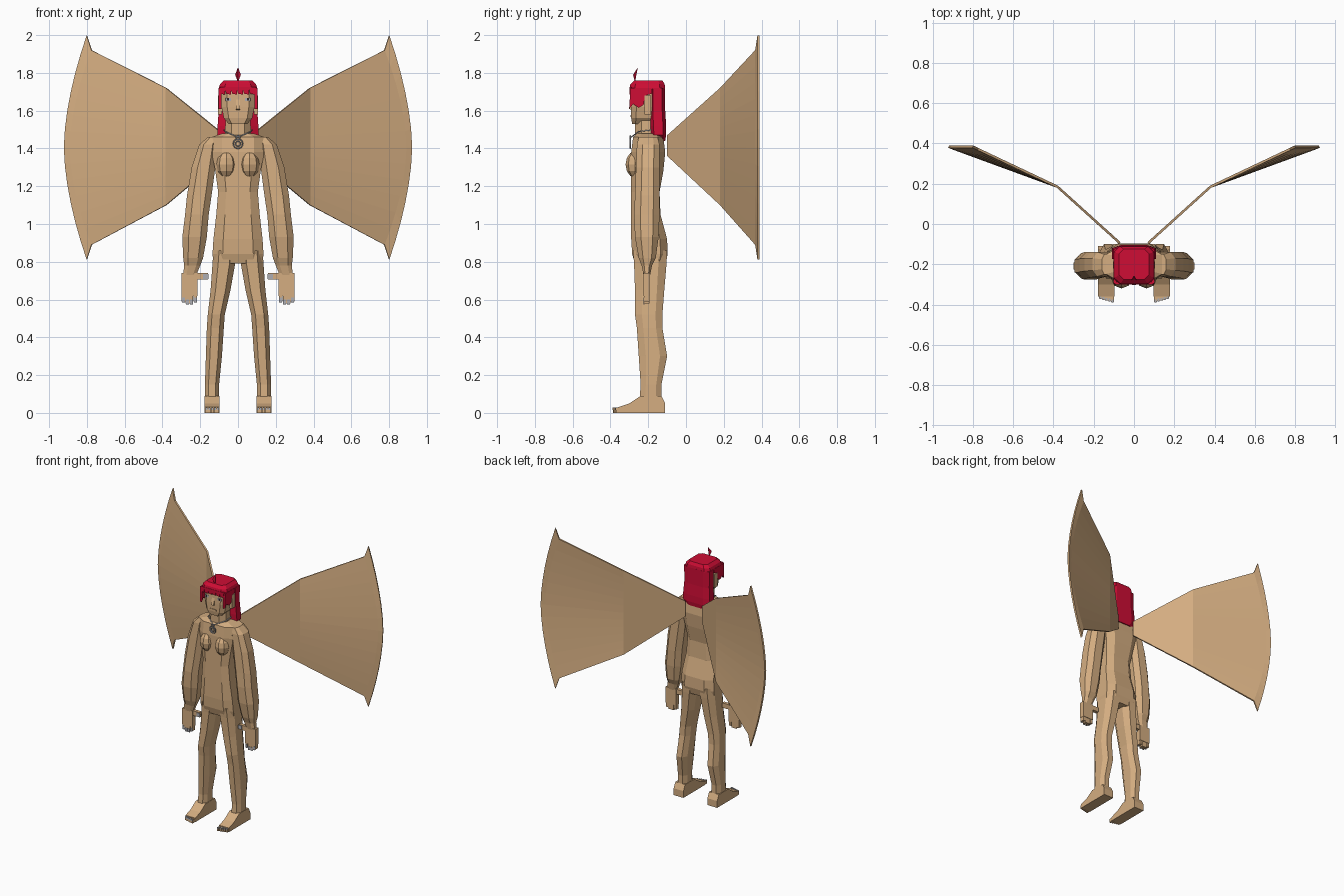
import bpy, bmesh, math

default = bpy.data.objects.get("Cube")
if default:
    bpy.data.objects.remove(default, do_unlink=True)

CM = 0.01  # all part sizes below are in hundredths of a unit


def material(name, r, g, b):
    mat = bpy.data.materials.new(name)
    mat.use_nodes = True
    color = (r, g, b, 1)
    mat.diffuse_color = color
    shader = mat.node_tree.nodes["Principled BSDF"]
    shader.inputs["Base Color"].default_value = color
    shader.inputs["Roughness"].default_value = 0.8
    return mat


skin = material("warm skin", .66, .42, .22)
red = material("red hair", .62, .004, .035)
grey = material("pale grey", .42, .42, .45)
dark = material("dark eye", .03, .02, .02)


def finish(name, bm, mat, mirror=False):
    """Turn a bmesh into an object, optionally mirrored across x."""
    bmesh.ops.recalc_face_normals(bm, faces=bm.faces)
    mesh = bpy.data.meshes.new(name)
    bm.to_mesh(mesh)
    bm.free()
    mesh.materials.append(mat)
    obj = bpy.data.objects.new(name, mesh)
    bpy.context.collection.objects.link(obj)
    if mirror:
        mod = obj.modifiers.new("Mirror", 'MIRROR')
        mod.use_mirror_merge = False
    return obj


def ring(bm, z, x_min, x_max, y_min, y_max, chamfer):
    """Eight-sided chamfered rectangle at height z."""
    cx, cy = (x_min + x_max) / 2, (y_min + y_max) / 2
    rx, ry = (x_max - x_min) / 2, (y_max - y_min) / 2
    k = 1 - chamfer
    corners = [(1, -k), (1, k), (k, 1), (-k, 1), (-1, k), (-1, -k), (-k, -1), (k, -1)]
    return [bm.verts.new(((cx + rx * u) * CM, (cy + ry * v) * CM, z * CM)) for u, v in corners]


def skin_rings(bm, rings):
    for low, high in zip(rings, rings[1:]):
        n = len(low)
        for i in range(n):
            j = (i + 1) % n
            bm.faces.new((low[i], low[j], high[j], high[i]))
    bm.faces.new(rings[0])
    bm.faces.new(rings[-1])


def loft(name, sections, mat, mirror=False, chamfer=.5):
    """Sections are (z, x_min, x_max, y_min, y_max)."""
    bm = bmesh.new()
    skin_rings(bm, [ring(bm, *section, chamfer) for section in sections])
    return finish(name, bm, mat, mirror)


def body(name, sections, mat, chamfer=.5):
    """Symmetric loft; sections are (z, half_width, y_min, y_max)."""
    return loft(name, [(z, -w, w, a, b) for z, w, a, b in sections], mat, False, chamfer)


def prism(name, profile, start, end, mat, mirror=False, along_y=False):
    """Extrude a side profile (y, z) along x, or a front profile (x, z) along y."""
    bm = bmesh.new()
    def place(d, p):
        co = (p[0], d, p[1]) if along_y else (d, p[0], p[1])
        return bm.verts.new([c * CM for c in co])
    skin_rings(bm, [[place(d, p) for p in profile] for d in (start, end)])
    return finish(name, bm, mat, mirror)


def boxes(name, bounds, mat, mirror=True):
    """Several boxes in one mesh; each is x_min, x_max, y_min, y_max, z_min, z_max."""
    bm = bmesh.new()
    for x0, x1, y0, y1, z0, z1 in bounds:
        rings = [[bm.verts.new((x * CM, y * CM, z * CM))
                  for x, y in ((x0, y0), (x1, y0), (x1, y1), (x0, y1))] for z in (z0, z1)]
        skin_rings(bm, rings)
    return finish(name, bm, mat, mirror)


# Torso, neck and head
body("torso", [(79, 13, -27, -11), (84, 13.5, -28.5, -9.7), (92, 13, -29, -10),
               (105, 11.5, -29, -13.5), (117, 10.5, -29, -14), (128, 12, -29, -12),
               (138, 14, -29, -11), (146, 14, -28, -12), (148, 8, -26, -13)], skin, .4)
body("neck", [(147, 7, -27, -13), (157, 6.5, -27, -14)], skin)
body("head", [(153, 5, -28.5, -18), (156, 7.5, -29, -15), (162, 8.8, -29, -13),
              (173, 8.8, -28.5, -13)], skin, .35)

# Chest forms
bm = bmesh.new()
bmesh.ops.create_uvsphere(bm, u_segments=8, v_segments=6, radius=1)
for v in bm.verts:
    v.co = (v.co.x * .052 + .062, v.co.y * .05 - .27, v.co.z * .07 + .315 + 1)
finish("chest_form", bm, skin, True)

# Limbs
loft("leg", [(1, 10, 17.5, -25, -11), (8, 10, 17.5, -24.5, -13), (15, 10, 17.5, -24, -13),
             (30, 8.5, 17, -25, -10), (45, 7.5, 16.5, -26, -12.5), (52, 7, 16, -27, -12.5),
             (65, 4, 14.5, -27, -11.5), (79, 1.5, 13.5, -27.5, -10.3),
             (86, 1, 13, -28, -10)], skin, True)
loft("arm", [(73, 22, 29, -22.5, -19), (78, 20, 28.5, -23.5, -18), (82, 18.5, 29, -25, -16),
             (93, 16.5, 29.5, -27, -14.5), (105, 15.5, 28, -27.5, -14),
             (115, 14, 27, -27, -14), (130, 12, 24.5, -26.5, -14),
             (142, 11, 20.5, -26, -14), (146, 11, 16, -25, -15)], skin, True)

# Feet with separate toes and nails
prism("foot", [(-11, 0), (-11, 5), (-13, 9), (-24, 9), (-30, 5), (-36, 3), (-36, 0)],
      9.8, 17.8, skin, True)
toes, toe_nails = [], []
for i in range(5):
    x = 10 + i * 1.5
    tip = -38.7 + i * .4
    toes.append((x, x + 1.3, tip, -35, 0, 2.5))
    toe_nails.append((x + .2, x + 1.1, tip - .2, tip + 1.2, 1.6, 2.8))
boxes("toes", toes, skin)
boxes("toe_nails", toe_nails, grey)

# Hands with fingers, thumb and nails
boxes("palm", [(21.5, 30, -22.5, -19, 62, 74), (16, 22, -22, -19.5, 70.5, 74)], skin)
fingers, finger_nails = [], []
for i in range(4):
    x = 21.6 + i * 2.1
    tip = 58 if i in (1, 2) else 59
    fingers.append((x, x + 1.9, -22.2, -19.3, tip, 63))
    finger_nails.append((x + .2, x + 1.7, -22.5, -22, tip - .5, tip + 2))
boxes("fingers", fingers, skin)
finger_nails.append((15.7, 18.5, -22.3, -21.8, 71, 73.5))
boxes("nails", finger_nails, grey)

# Hair: crown, back, side sheets and fringe
body("hair_crown", [(171.5, 10.3, -30, -11), (174, 9.5, -29.5, -11.3), (176, 7.5, -27.5, -12.5)],
     red, .3)
body("hair_back", [(144, 8, -17, -11), (147, 11, -18.5, -10.5), (152, 10.8, -19, -10.5),
                   (160, 10.2, -19, -11), (172, 10.3, -19, -11)], red, .4)
prism("hair_side", [(-29.5, 172), (-30, 161), (-28, 163.5), (-25, 161.5), (-22.5, 163),
                    (-21.5, 168), (-18, 169), (-18, 172)], 8.7, 10.3, red, True)
fringe = [(9.5, 172.5), (-9.5, 172.5)]
for i in range(6):
    x = -9.5 + i * 19 / 6
    fringe += [(x, 169), (x + 2.6, 168.5), (x + 2.8, 171)]
prism("hair_fringe", fringe, -30, -28.8, red, along_y=True)
bm = bmesh.new()
tuft = [bm.verts.new([c * CM for c in p])
        for p in ((0, -27, 175), (1.5, -28, 179), (0, -25.5, 183), (-1.5, -28, 179))]
bm.faces.new((tuft[0], tuft[1], tuft[2]))
bm.faces.new((tuft[0], tuft[2], tuft[3]))
finish("hair_tuft", bm, red)

# Face details
prism("nose", [(-28.8, 166), (-30.3, 161), (-28.8, 160.3)], -1.1, 1.1, skin)
boxes("lips", [(-2.6, 2.6, -29.4, -28.5, 156.6, 157.8)], skin, False)
boxes("ear", [(8.5, 10.5, -22, -18.5, 158, 168)], skin)
boxes("eye_white", [(3.8, 6.6, -29.2, -28.6, 165.2, 166.8)], grey)
boxes("pupil", [(4.8, 5.7, -29.4, -28.6, 165.3, 166.7)], dark)

# Necklace: a cord with a ringed pendant
for i, (radius, height) in enumerate(((.024, 1.425), (.012, 1.425), (.009, 1.458))):
    bpy.ops.mesh.primitive_torus_add(major_segments=16, minor_segments=5, major_radius=radius,
                                     minor_radius=.004, location=(0, -.295, height),
                                     rotation=(math.pi / 2, 0, 0))
    pendant = bpy.context.object
    pendant.name = "pendant_ring_" + "abc"[i]
    pendant.data.materials.append(grey)
curve = bpy.data.curves.new("necklace_cord", 'CURVE')
curve.dimensions = '3D'
curve.bevel_depth = .003
curve.bevel_resolution = 1
curve.materials.append(grey)
cord = curve.splines.new('POLY')
cord_path = [(-7.5, -16, 150), (-7, -25, 149), (0, -29, 146), (7, -25, 149), (7.5, -16, 150)]
cord.points.add(len(cord_path) - 1)
for point, p in zip(cord.points, cord_path):
    point.co = [c * CM for c in p] + [1]
bpy.context.collection.objects.link(bpy.data.objects.new("necklace_cord", curve))

# Wings: a folded fan with a curved outer rim and pointed tips
bm = bmesh.new()
rows = []
for i in range(-6, 7):
    t = i / 6
    bend = abs(t) ** 1.7
    row = [(7, -9.5, 141.5 + 5.5 * t), (38, 18.5, 141 + 31 * t),
           (89 - 11.5 * bend, 37.2, 140.5 + 51.5 * t), (92 - 12 * bend, 38.4, 140.5 + 59.3 * t)]
    rows.append([bm.verts.new([c * CM for c in p]) for p in row])
for low, high in zip(rows, rows[1:]):
    for j in range(3):
        bm.faces.new((low[j], low[j + 1], high[j + 1], high[j]))
wing = finish("wing", bm, skin, True)
solid = wing.modifiers.new("Thickness", 'SOLIDIFY')
solid.thickness = .012
solid.offset = 0
